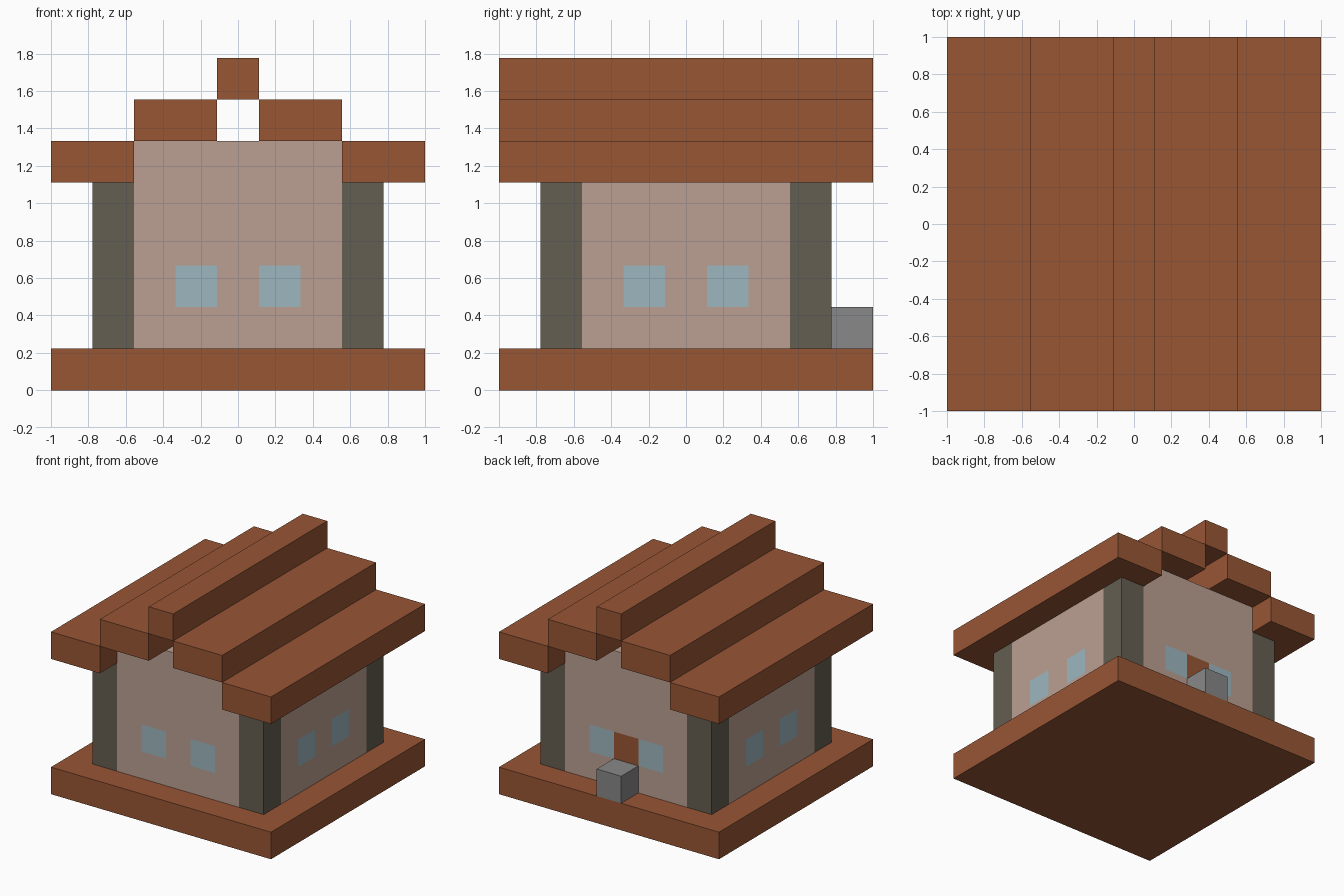
import bpy
import bmesh
from math import pi
from mathutils import Matrix, Vector

U = 2 / 9  # one building block

if "Cube" in bpy.data.objects:
    bpy.data.objects.remove(bpy.data.objects["Cube"], do_unlink=True)


def make_material(name, rgb):
    linear = [((c / 255 + 0.055) / 1.055) ** 2.4 for c in rgb]
    mat = bpy.data.materials.new(name)
    mat.use_nodes = True
    mat.diffuse_color = (*linear, 1)
    mat.node_tree.nodes["Principled BSDF"].inputs["Base Color"].default_value = (*linear, 1)
    return mat


BROWN = make_material("brown wood", (152, 86, 53))
PLASTER = make_material("pale plaster", (187, 160, 147))
STONE = make_material("dark stone", (101, 94, 82))
GLASS = make_material("blue glass", (157, 183, 191))
GREY = make_material("grey stone", (136, 136, 136))


def finish(bm, name, materials):
    mesh = bpy.data.meshes.new(name)
    bm.to_mesh(mesh)
    bm.free()
    for mat in materials:
        mesh.materials.append(mat)
    obj = bpy.data.objects.new(name, mesh)
    bpy.context.collection.objects.link(obj)
    return obj


def box_mesh(low, high):
    """Box between two corners, measured in blocks."""
    low, high = Vector(low) * U, Vector(high) * U
    bm = bmesh.new()
    bmesh.ops.create_cube(bm, size=1)
    bmesh.ops.scale(bm, vec=high - low, verts=bm.verts)
    bmesh.ops.translate(bm, vec=(low + high) / 2, verts=bm.verts)
    return bm


def box(name, low, high, mat):
    return finish(box_mesh(low, high), name, [mat])


def wall(name, top, angle, door=False):
    """Wall cut along the block lines so that openings are coloured flush."""
    bm = box_mesh((-2.5, -3.5, 1), (2.5, -2.5, top))
    cuts = [((x, 0, 0), (1, 0, 0)) for x in (-1.5, -0.5, 0.5, 1.5)]
    cuts += [((0, 0, z), (0, 0, 1)) for z in (2, 3)]
    for point, normal in cuts:
        bmesh.ops.bisect_plane(bm, geom=bm.verts[:] + bm.edges[:] + bm.faces[:],
                               plane_co=Vector(point) * U, plane_no=normal)
    for face in bm.faces:
        c = face.calc_center_median() / U
        if abs(face.normal.y) < 0.5:
            continue
        if 0.5 < abs(c.x) < 1.5 and 2 < c.z < 3:
            face.material_index = 1
        elif door and abs(c.x) < 0.5 and c.z < 3:
            face.material_index = 2
    bmesh.ops.rotate(bm, verts=bm.verts, matrix=Matrix.Rotation(angle, 3, "Z"))
    return finish(bm, name, [PLASTER, GLASS, BROWN])


# Base and step at the back door
box("base", (-4.5, -4.5, 0), (4.5, 4.5, 1), BROWN)
box("door_step", (-0.5, 3.5, 1), (0.5, 4.5, 2), GREY)

# Gable walls are taller than the side walls
wall("front_wall", 6, 0)
wall("left_wall", 5, pi / 2)
wall("back_wall", 6, pi, door=True)
wall("right_wall", 5, -pi / 2)

# Corner pillars and stepped roof beams
for side, s in (("left", 1), ("right", -1)):
    for end, e in (("front", -1), ("back", 1)):
        box(f"{end}_{side}_pillar", (3 * s - 0.5, 3 * e - 0.5, 1),
            (3 * s + 0.5, 3 * e + 0.5, 5), STONE)
    for part, centre, z in (("eave", 3.5, 5), ("middle", 1.5, 6)):
        box(f"{side}_{part}_beam", (centre * s - 1, -4.5, z),
            (centre * s + 1, 4.5, z + 1), BROWN)
box("ridge_beam", (-0.5, -4.5, 7), (0.5, 4.5, 8), BROWN)
